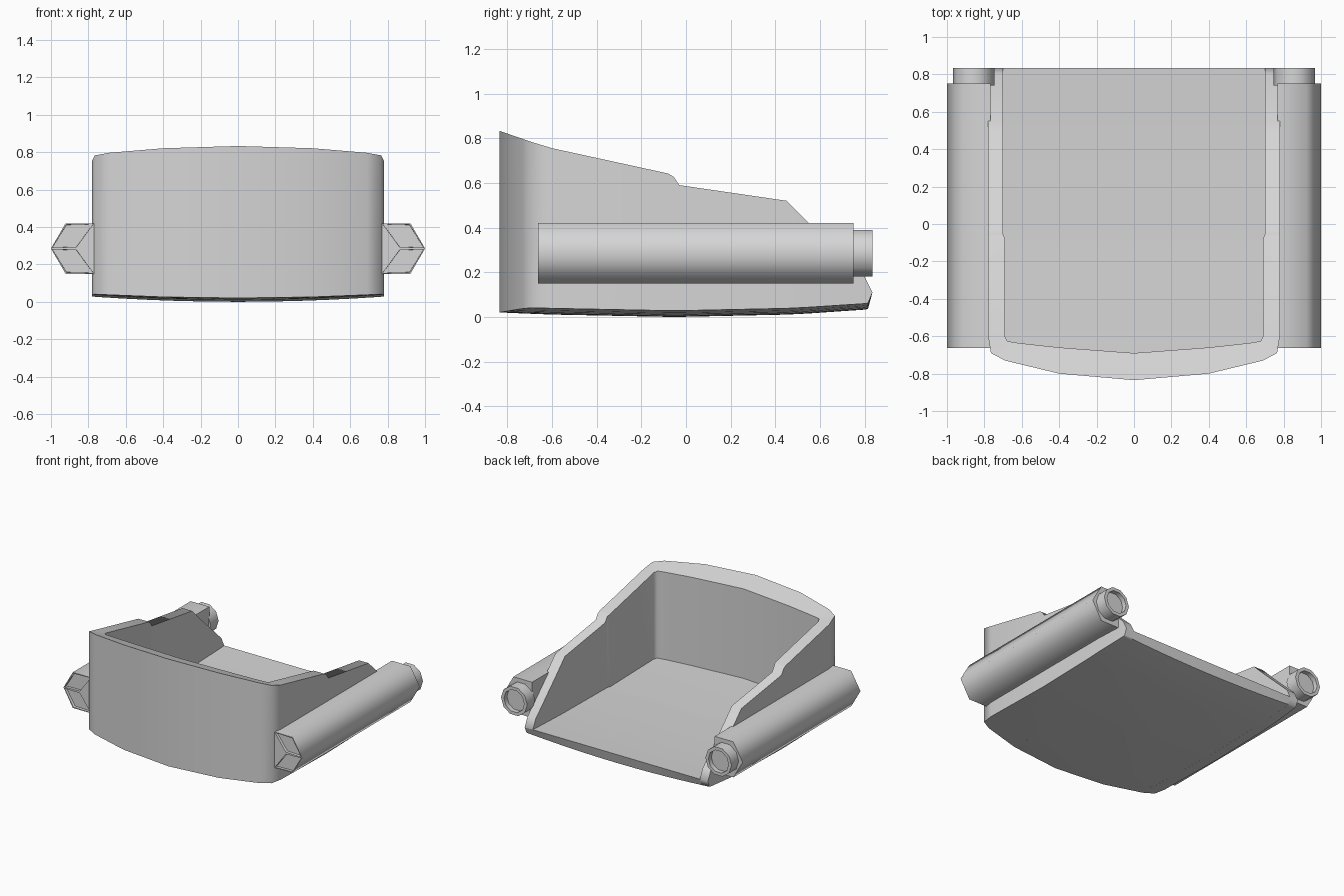
import bpy, bmesh, math

if "Cube" in bpy.data.objects:
    bpy.data.objects.remove(bpy.data.objects["Cube"])

grey = bpy.data.materials.new("plain grey")
grey.use_nodes = True
grey.diffuse_color = (0.67, 0.67, 0.67, 1)
grey.node_tree.nodes["Principled BSDF"].inputs["Base Color"].default_value = (0.67, 0.67, 0.67, 1)


def finish(bm, name, angle):
    bmesh.ops.remove_doubles(bm, verts=bm.verts, dist=0.0005)
    bmesh.ops.recalc_face_normals(bm, faces=bm.faces)
    mesh = bpy.data.meshes.new(name)
    bm.to_mesh(mesh)
    bm.free()
    obj = bpy.data.objects.new(name, mesh)
    bpy.context.collection.objects.link(obj)
    mesh.materials.append(grey)
    bpy.ops.object.select_all(action="DESELECT")
    obj.select_set(True)
    bpy.context.view_layer.objects.active = obj
    bpy.ops.object.shade_smooth_by_angle(angle=math.radians(angle))


def loft(bm, loops, closed=True):
    rings = [[bm.verts.new(p) for p in loop] for loop in loops]
    n = len(rings[0])
    for a, b in zip(rings, rings[1:]):
        for i in range(n if closed else n - 1):
            j = (i + 1) % n
            bm.faces.new((a[i], a[j], b[j], b[i]))
    return rings


def low(x, y):
    # underside bows down toward the middle, and its back edge is cut under
    z = 0.028 * (x / 0.78) ** 2 + (0.035 if y > 0 else 0.02) * (y / 0.83) ** 2
    return (x, y - (0.02 if y > 0.82 else 0), z)


def deck(x, y):
    # inside of the floor is level from side to side
    return (x, y, 0.09 + 0.02 * (y / 0.83) ** 2)


# Rim height along the length
RIM = [(-0.835, 0.833), (-0.63, 0.762), (-0.08, 0.642), (-0.055, 0.627), (-0.03, 0.59),
       (0.45, 0.52), (0.55, 0.42), (0.80, 0.18), (0.835, 0.11)]


def rim(y):
    for (y0, z0), (y1, z1) in zip(RIM, RIM[1:]):
        if y <= y1:
            return z0 + (z1 - z0) * (y - y0) / (y1 - y0)


# Plan stations from the back to the front middle: outer x, outer y, inner x, inner y
plan = [(0.768 if y > 0.56 else 0.78, y, 0.70 if y > -0.06 else 0.69, y)
        for y, z in reversed(RIM[2:])]
plan += [(0.78, -0.60, 0.69, -0.60), (0.765, -0.69, 0.678, -0.626),
         (0.69, -0.73, 0.62, -0.636), (0.40, -0.80, 0.40, -0.66), (0, -0.835, 0, -0.69)]
full = plan + [(-a, b, -c, d) for a, b, c, d in reversed(plan[:-1])]

# Curved wall around the sides and front
bm = bmesh.new()
rings = loft(bm, [[low(a, b), (a, b, rim(b)), (c, d, rim(d)), low(c, d)]
                  for a, b, c, d in full])
for end in (rings[0], rings[-1]):
    bm.faces.new(end)
finish(bm, "tub_wall", 60)

# Floor slab with a bowed underside, reaching the same outline
bm = bmesh.new()
steps = [i / 5 for i in range(-5, 6)]
under, upper = [loft(bm, [[side(w * t, y) for t in steps] for w, y, _, _ in plan], False)
                for side in (low, deck)]
for i in range(len(steps) - 1):
    bm.faces.new((under[0][i], under[0][i + 1], upper[0][i + 1], upper[0][i]))
finish(bm, "tub_floor", 28)

MID = 0.285  # height of the tube axis


def ring(cx, r, y, n):
    return [(cx + r * math.cos(i * math.tau / n), y, MID + r * math.sin(i * math.tau / n))
            for i in range(n)]


for side, label in ((1, "left"), (-1, "right")):
    # Half-hexagon tube against the wall, with two recessed diamond panels at the front
    bm = bmesh.new()
    profile = [(0.766, 0.135), (0.922, 0.135), (1.0, 0), (0.922, -0.135), (0.766, -0.135)]
    front, back = loft(bm, [[(side * x, y, MID + z) for x, z in profile]
                            for y in (-0.662, 0.75)])
    bm.faces.new(back)
    centre = bm.verts.new((side * 0.86, -0.662, MID))
    panels = [bm.faces.new((centre, *front[k:k + 3])) for k in (0, 2)]
    bm.faces.new((centre, front[4], front[0]))
    bmesh.ops.recalc_face_normals(bm, faces=bm.faces)
    bmesh.ops.inset_individual(bm, faces=panels, thickness=0.009, depth=0)
    bmesh.ops.inset_individual(bm, faces=panels, thickness=0.001, depth=-0.02)
    finish(bm, label + "_tube", 62)

    # Ten-sided end collar with a hollow face
    bm = bmesh.new()
    loops = loft(bm, [ring(side * 0.857, r, y, 10) for r, y in
                      ((0.11, 0.74), (0.11, 0.835), (0.085, 0.835), (0.085, 0.80))])
    bm.faces.new(loops[0])
    bm.faces.new(loops[-1])
    finish(bm, label + "_collar", 40)
